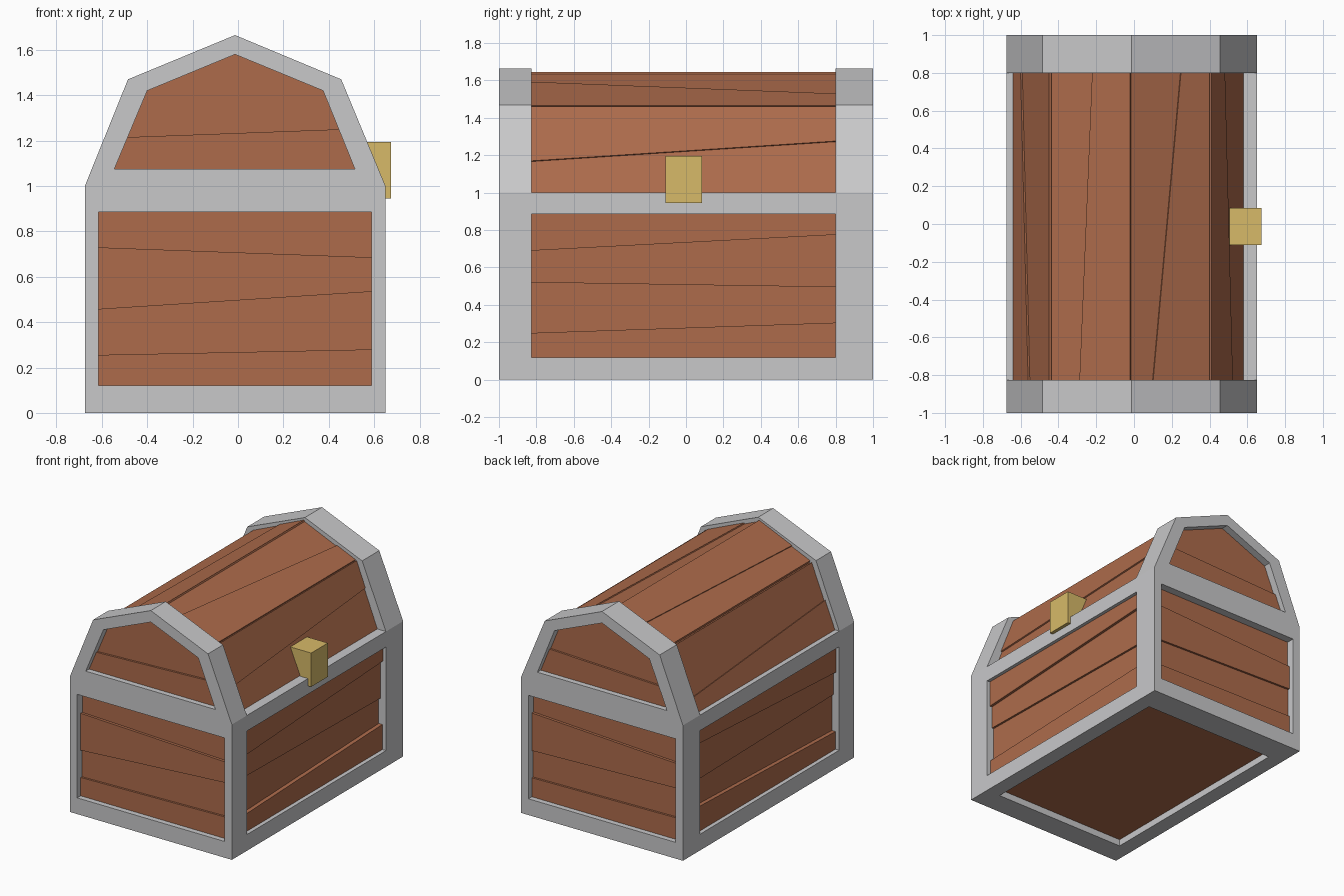
import bpy, bmesh
from mathutils import Vector as V

if "Cube" in bpy.data.objects:
    bpy.data.objects.remove(bpy.data.objects["Cube"])


def material(name, rgb):
    m = bpy.data.materials.new(name)
    m.diffuse_color = (*rgb, 1)
    m.use_nodes = True
    m.node_tree.nodes["Principled BSDF"].inputs["Base Color"].default_value = m.diffuse_color
    return m


IRON = material("grey_metal", (0.58, 0.58, 0.59))
WOOD = material("brown_wood", (0.42, 0.148, 0.071))
BRASS = material("brass", (0.68, 0.49, 0.14))


def prism(name, pts, depth, mat, faces=None):
    """Extrude a flat outline (or a net of connected faces) along a vector."""
    bm = bmesh.new()
    vs = [bm.verts.new(p) for p in pts]
    fs = [bm.faces.new([vs[i] for i in f]) for f in (faces or [range(len(vs))])]
    ext = bmesh.ops.extrude_face_region(bm, geom=fs, use_keep_orig=True)["geom"]
    bmesh.ops.translate(bm, vec=depth, verts=[g for g in ext if isinstance(g, bmesh.types.BMVert)])
    bmesh.ops.recalc_face_normals(bm, faces=bm.faces)
    me = bpy.data.meshes.new(name)
    bm.to_mesh(me)
    bm.free()
    me.materials.append(mat)
    bpy.context.collection.objects.link(bpy.data.objects.new(name, me))


def planks(name, low, high, seams, recess, normal):
    """Split the strip between two edges into boards along slanted seams."""
    n = V(normal).normalized()
    cuts = [(0, 0)] + seams + [(1, 1)]
    at = lambda k, t: V(low[k]).lerp(V(high[k]), t)
    for i, r in enumerate(recess):
        (a, b), (c, d) = cuts[i], cuts[i + 1]
        pts = [p - n * r for p in (at(0, a), at(1, b), at(1, d), at(0, c))]
        prism(f"{name}_plank_{i + 1}", pts, -n * 0.08, WOOD)


Y0, Y1 = -0.825, 0.80          # inner faces of the end frames
Z0, Z1 = 0.12, 0.885           # side openings
XL, XR = -0.675, 0.65

# End frames: outer outline, lower opening, upper opening
net = [(XL, 0), (XR, 0), (XR, 1), (0.455, 1.47), (-0.013, 1.665), (-0.485, 1.47), (XL, 1),
       (-0.615, Z0), (0.588, Z0), (0.588, Z1), (-0.615, Z1),
       (0.515, 1.075), (0.375, 1.42), (-0.013, 1.58), (-0.40, 1.42), (-0.545, 1.075)]
quads = [(0, 1, 8, 7), (1, 2, 9, 8), (2, 6, 10, 9), (6, 0, 7, 10), (2, 3, 12, 11),
         (3, 4, 13, 12), (4, 5, 14, 13), (5, 6, 15, 14), (6, 2, 11, 15)]
for name, ya, yb in (("front_frame", -1, Y0), ("back_frame", 1, Y1)):
    prism(name, [(x, ya, z) for x, z in net], (0, yb - ya, 0), IRON, quads)

# Side rails
for side, x, w in (("left", XL, 0.115), ("right", XR, -0.115)):
    for level, za, zb in (("bottom", 0, Z0), ("top", Z1, 1.0)):
        prism(f"{side}_{level}_rail", [(x, Y0, za), (x + w, Y0, za), (x + w, Y0, zb), (x, Y0, zb)],
              (0, Y1 - Y0, 0), IRON)

# Boards of the two ends, lower box and lid gable
h = Z1 - Z0
end_seams = [[(0.255, 0.28), (0.455, 0.535), (0.73, 0.685)],
             [(0.28, 0.26), (0.50, 0.46), (0.68, 0.74)]]
for name, y, s, seams in (("front", -1, -1, end_seams[0]), ("back", 1, 1, end_seams[1])):
    seams = [((a - Z0) / h, (b - Z0) / h) for a, b in seams]
    planks(name, [(-0.63, y, Z0), (0.603, y, Z0)], [(-0.63, y, Z1), (0.603, y, Z1)],
           seams, [0.04, 0.055, 0.04, 0.06], (0, s, 0))
    g = y - s * 0.04
    prism(name + "_gable_lower_plank", [(-0.57, g, 1.05), (0.54, g, 1.05), (0.45, g, 1.25), (-0.49, g, 1.215)],
          (0, -s * 0.08, 0), WOOD)
    g = y - s * 0.055
    prism(name + "_gable_upper_plank", [(-0.49, g, 1.215), (0.45, g, 1.25), (0.385, g, 1.43), (-0.013, g, 1.60),
                                        (-0.41, g, 1.43)], (0, -s * 0.08, 0), WOOD)

# Boards of the two long sides
for name, x, s in (("right", XR, 1), ("left", XL, -1)):
    seams = [((a - Z0) / h, (b - Z0) / h) for a, b in ((0.25, 0.305), (0.52, 0.495), (0.69, 0.775))]
    planks(name, [(x, Y0, Z0), (x, Y1, Z0)], [(x, Y0, Z1), (x, Y1, Z1)],
           seams, [0.03, 0.06, 0.045, 0.025], (s, 0, 0))

# Lid boards, following the four slopes
lid = [("lid_right_lower", (0.59, 1.0), (0.41, 1.46), [(0.37, 0.60)], [0.01, 0.0]),
       ("lid_right_upper", (0.40, 1.465), (-0.02, 1.645), [(0.71, 0.36)], [0.0, 0.008]),
       ("lid_left_upper", (-0.44, 1.465), (-0.02, 1.645), [(0.36, 0.52)], [0.008, 0.0]),
       ("lid_left_lower", (-0.64, 1.0), (-0.46, 1.45), [(0.44, 0.22)], [0.0, 0.01])]
for name, (xa, za), (xb, zb), seams, recess in lid:
    s = 1 if "right" in name else -1
    planks(name, [(xa, Y0, za), (xa, Y1, za)], [(xb, Y0, zb), (xb, Y1, zb)],
           seams, recess, (s * (zb - za), 0, abs(xb - xa)))

# Floor
prism("floor", [(-0.60, -0.88, 0.05), (0.58, -0.88, 0.05), (0.58, 0.88, 0.05), (-0.60, 0.88, 0.05)],
      (0, 0, 0.05), WOOD)

# Latch
prism("latch", [(0.675, -0.11, 0.945), (0.675, -0.11, 1.195), (0.505, -0.11, 1.195), (0.61, -0.11, 0.945)],
      (0, 0.195, 0), BRASS)
